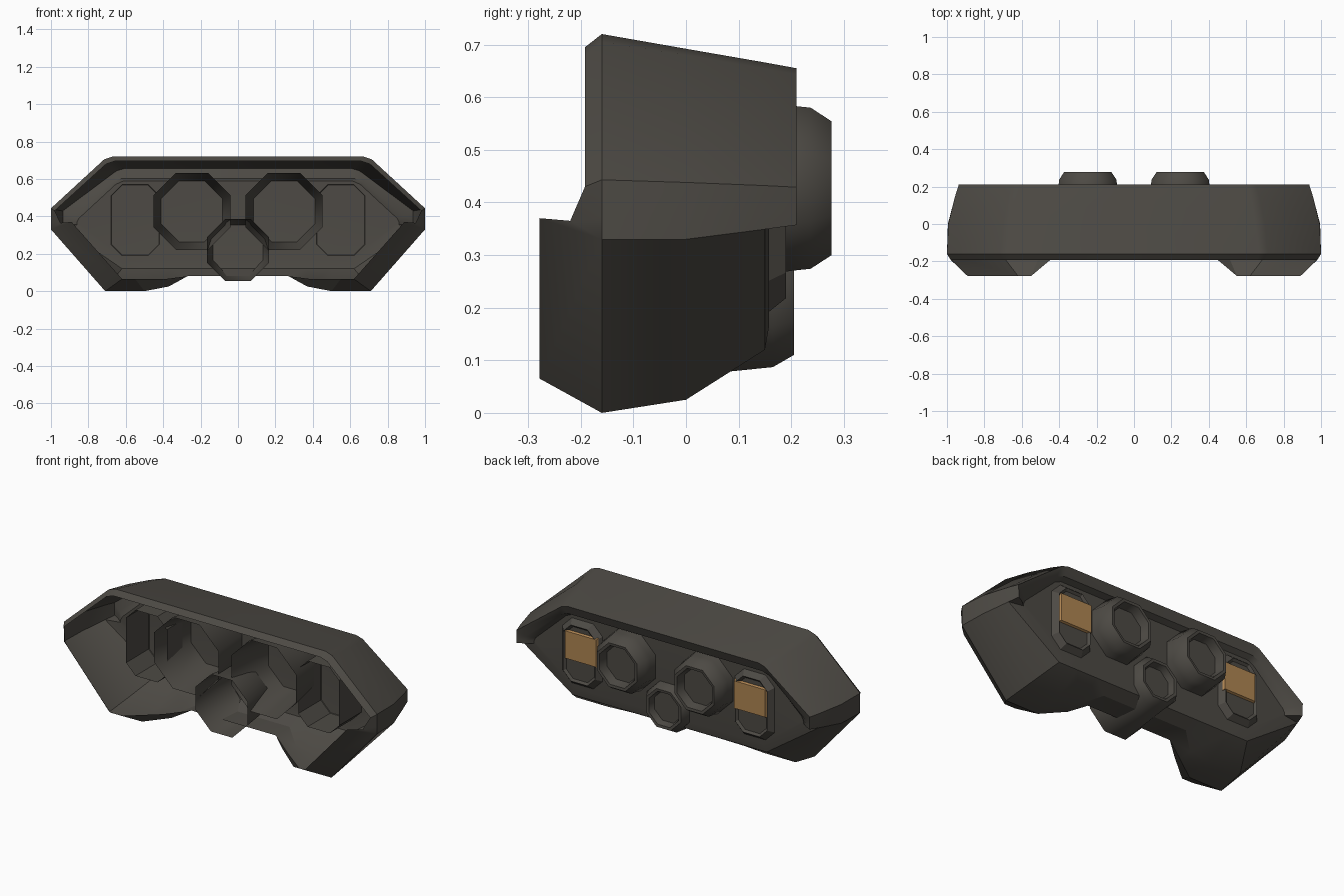
import bpy, bmesh, math

if "Cube" in bpy.data.objects:
    bpy.data.objects.remove(bpy.data.objects["Cube"])

def material(name, rgb):
    m = bpy.data.materials.new(name)
    m.diffuse_color = (*rgb, 1)
    m.use_nodes = True
    m.node_tree.nodes["Principled BSDF"].inputs["Base Color"].default_value = m.diffuse_color
    return m

HULL = material("dark warm grey", (0.074, 0.068, 0.058))
AMBER = material("amber light", (0.43, 0.235, 0.085))

def finish(bm, name, mat, smooth=None):
    bmesh.ops.remove_doubles(bm, verts=bm.verts, dist=0.0005)
    bmesh.ops.recalc_face_normals(bm, faces=bm.faces)
    me = bpy.data.meshes.new(name)
    bm.to_mesh(me)
    bm.free()
    me.materials.append(mat)
    if smooth:
        me.shade_smooth()
        me.set_sharp_from_angle(angle=math.radians(smooth))
    ob = bpy.data.objects.new(name, me)
    bpy.context.collection.objects.link(ob)
    return ob

def mirror(ob):
    m = ob.modifiers.new("mirror", 'MIRROR')
    m.merge_threshold = 0.001

def bridge(bm, a, b, closed=False):
    n = len(a)
    for i in range(n if closed else n - 1):
        j = (i + 1) % n
        bm.faces.new((a[i], a[j], b[j], b[i]))

def section(y, pts):
    return [(x, y, z) for x, z in pts]

# Hull: open-fronted shell, half sections from bottom centre round to top centre.
# The floor between the two front pods is cut back to a shared notch edge.
notch = [(0, -.04, .08), (.27, -.04, .08)]
front = notch + [(.38, -.135, .066), (.55, -.278, .065),
                 (.62, -.278, .065), (.89, -.278, .37), (.95, -.22, .365), (.98, -.192, .43),
                 (.705, -.192, .68), (.66, -.192, .695), (0, -.192, .695)]
widest = notch + [(.37, -.08, .025)] + section(-.16, [
    (.5, 0), (.71, 0), (1, .33), (1, .37), (1, .443), (.715, .705), (.67, .72), (0, .72)])
middle = [(0, .085, .082), (.27, .085, .082)] + section(0, [
    (.37, .032), (.5, .025), (.70, .025), (.995, .33),
    (.995, .37), (.993, .438), (.70, .68), (.65, .692), (0, .692)])
rear = section(.15, [(0, .12), (.27, .12), (.37, .12), (.5, .12), (.62, .12), (.953, .349),
                     (.955, .378), (.956, .432), (.67, .654), (.625, .666), (0, .666)])
roof_end = section(.21, [(.935, .357), (.936, .38), (.937, .429), (.65, .643), (.61, .655), (0, .655)])
roof_lip = section(.19, [(.90, .356), (.895, .375), (.89, .40), (.67, .585), (.62, .603), (0, .603)])
plate = section(.158, [(0, .165), (.25, .165), (.37, .165), (.5, .165), (.6, .165), (.86, .355),
                       (.86, .37), (.85, .39), (.655, .57), (.615, .588), (0, .588)])

bm = bmesh.new()
A, B, C, D, E, L, P = [[bm.verts.new(p) for p in loop]
                       for loop in (front, widest, middle, rear, roof_end, roof_lip, plate)]
for a, b in ((A, B), (B, C), (C, D), (D[5:], E), (E, L), (L, P[5:]), (D[:6], P[:6])):
    bridge(bm, a, b)
bm.faces.new((D[5], E[0], L[0], P[5]))
bm.faces.new(P)
mirror(finish(bm, "hull_shell", HULL, 29))

# Octagonal thrusters: lathe of (y, flat-to-centre radius), closed by a recessed disc
def thruster(name, x, z, profile):
    bm = bmesh.new()
    prev = None
    for y, r in profile:
        R = r / math.cos(math.pi / 8)
        ring = [bm.verts.new((x + R * math.cos((k + .5) * math.pi / 4), y,
                              z + R * math.sin((k + .5) * math.pi / 4))) for k in range(8)]
        if prev:
            bridge(bm, prev, ring, True)
        prev = ring
    bm.faces.new(prev)
    return finish(bm, name, HULL, 50)

mirror(thruster("main_thruster", .247, .427,
                [(-.12, .206), (.20, .157), (.237, .153), (.277, .127), (.275, .112), (.225, .1)]))
thruster("centre_thruster", 0, .22,
         [(-.15, .165), (.165, .133), (.205, .11), (.203, .095), (.165, .085)])

# Lamp housings: chamfered frames with a recessed bed
def chamfered(bm, y, inset):
    hw, hh, c = .13 - inset, .19 - inset, .06 - inset * .4
    pts = [(hw, hh - c), (hw - c, hh), (-hw + c, hh), (-hw, hh - c),
           (-hw, -hh + c), (-hw + c, -hh), (hw - c, -hh), (hw, -hh + c)]
    return [bm.verts.new((.55 + x, y, .38 + z)) for x, z in pts]

bm = bmesh.new()
rings = [chamfered(bm, y, i) for y, i in ((-.05, 0), (.155, 0), (.19, .028), (.178, .04))]
for a, b in zip(rings, rings[1:]):
    bridge(bm, a, b, True)
bm.faces.new(rings[-1])
mirror(finish(bm, "lamp_housing", HULL))

# Amber lamps
bm = bmesh.new()
loops = [[bm.verts.new((.54 + sx * (.105 - i), y, .42 + sz * (.085 - i)))
          for sx, sz in ((-1, -1), (1, -1), (1, 1), (-1, 1))] for y, i in ((.176, 0), (.19, .006))]
bridge(bm, loops[0], loops[1], True)
bm.faces.new(loops[1])
bm.faces.new(loops[0])
mirror(finish(bm, "lamp", AMBER))
